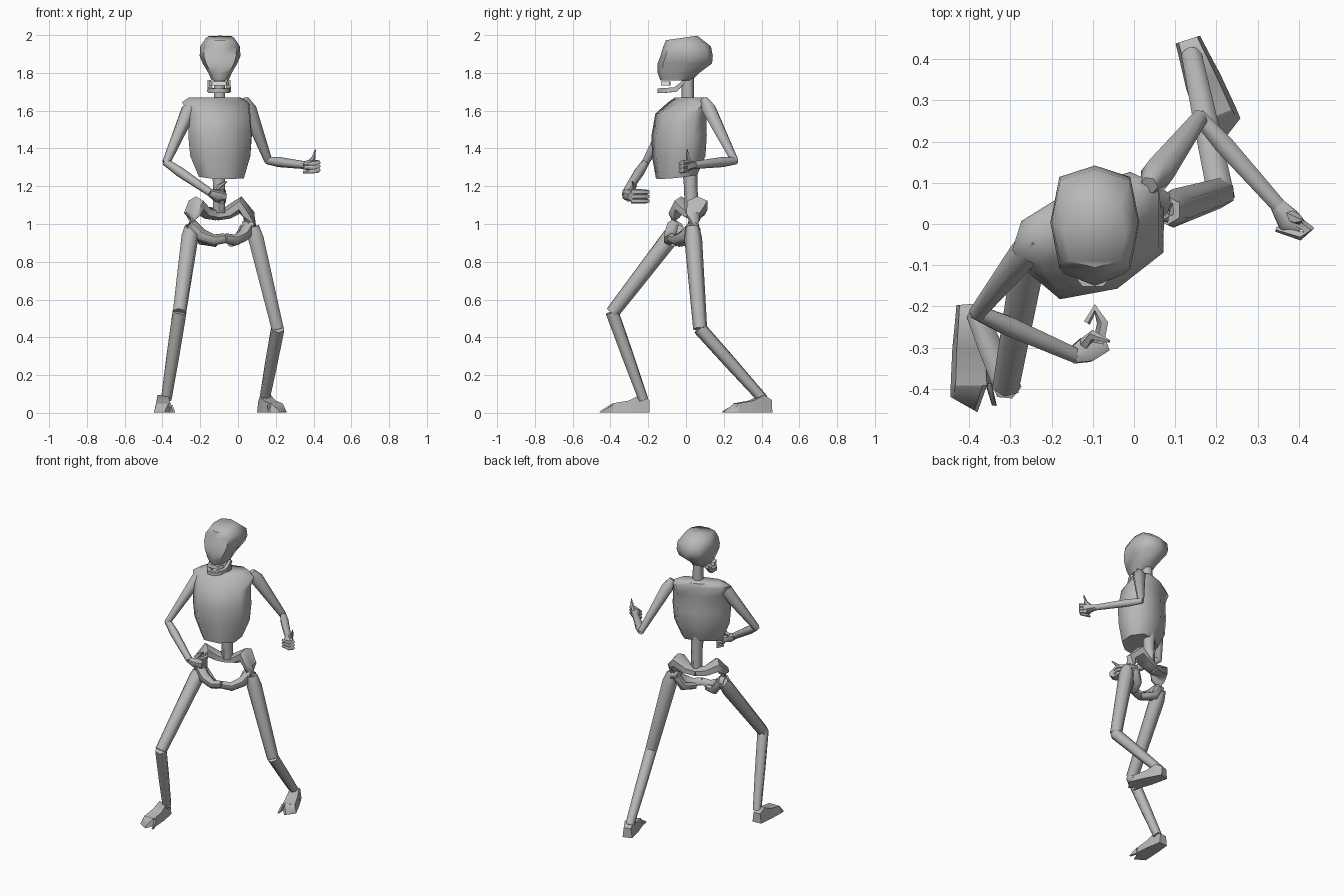
import bpy, bmesh, math
from mathutils import Vector

if "Cube" in bpy.data.objects:
    bpy.data.objects.remove(bpy.data.objects["Cube"])


def material(name, rgb):
    m = bpy.data.materials.new(name)
    m.diffuse_color = (*rgb, 1)
    m.use_nodes = True
    m.node_tree.nodes["Principled BSDF"].inputs["Base Color"].default_value = m.diffuse_color
    return m


BONE = material("bone_grey", (0.48, 0.48, 0.48))
TEETH = material("tooth_white", (0.95, 0.95, 0.95))


def loft(name, rings, mat=BONE, angle=60):
    """Skin a list of equal rings of points and cap both ends."""
    bm = bmesh.new()
    vs = [[bm.verts.new(p) for p in r] for r in rings]
    n = len(vs[0])
    for a, b in zip(vs, vs[1:]):
        for i in range(n):
            j = (i + 1) % n
            bm.faces.new((a[i], a[j], b[j], b[i]))
    bm.faces.new(vs[0])
    bm.faces.new(vs[-1])
    bmesh.ops.recalc_face_normals(bm, faces=bm.faces)
    me = bpy.data.meshes.new(name)
    bm.to_mesh(me)
    bm.free()
    me.materials.append(mat)
    ob = bpy.data.objects.new(name, me)
    bpy.context.collection.objects.link(ob)
    bpy.ops.object.select_all(action='DESELECT')
    ob.select_set(True)
    bpy.context.view_layer.objects.active = ob
    bpy.ops.object.shade_smooth_by_angle(angle=math.radians(angle))
    return ob


def tube(name, pts, radii, n=6, flat=1.0, up=(0, 0, 1), mat=BONE):
    """Tapered bone along a path; flat squeezes it along the up side."""
    pts = [Vector(p) for p in pts]
    rings = []
    for i, p in enumerate(pts):
        t = (pts[min(i + 1, len(pts) - 1)] - pts[max(i - 1, 0)]).normalized()
        u = Vector(up)
        if abs(t.dot(u)) > 0.95:
            u = Vector((0, 1, 0))
        s = t.cross(u).normalized()
        w = s.cross(t)
        rings.append([p + radii[i] * (s * math.cos(a) + w * flat * math.sin(a))
                      for a in (2 * math.pi * (k + 0.5) / n for k in range(n))])
    return loft(name, rings, mat)


def body_rings(profile, centre, u, v, power=1.0, n=8, tilt=0.0):
    """Horizontal rings from (z, half width, front, back) in a turned frame."""
    c, u, v = Vector(centre), Vector(u), Vector(v)
    out = []
    for z, w, f, b in profile:
        ring = []
        for k in range(n):
            a = 2 * math.pi * k / n
            ca, sa = [math.copysign(abs(q) ** power, q) if abs(q) > 1e-6 else 0
                      for q in (math.cos(a), math.sin(a))]
            p = c + u * w * ca + v * ((f + b) / 2 + (b - f) / 2 * sa)
            p.z = z + tilt * sa * (z < 1.3 or z > 1.96)
            ring.append(p)
        out.append(ring)
    return out


# Skull
skull = [(1.76, .045, -.135, .03), (1.80, .062, -.15, .07), (1.85, .092, -.15, .138),
         (1.89, .108, -.135, .142), (1.94, .105, -.12, .132), (1.985, .075, -.106, .06)]
loft("skull", body_rings(skull, (-.095, 0, 0), (1, 0, 0), (0, 1, 0), .65, tilt=.012))

# Jaw and upper teeth
jaw = [(-.052, -.01, 1.755), (-.05, -.055, 1.712), (-.042, -.11, 1.707), (-.02, -.14, 1.705)]
jaw += [(-x, y, z) for x, y, z in reversed(jaw)]
tube("jaw", [(x - .1, y, z) for x, y, z in jaw],
     [.012, .018, .018, .018, .018, .018, .018, .012], 4)
tooth_row = [(-.042, -.085, 1.744), (-.032, -.122, 1.744), (.032, -.122, 1.744), (.042, -.085, 1.744)]
tube("upper_teeth", [(x - .1, y, z) for x, y, z in tooth_row], [.016] * 4, 4, mat=TEETH)

# Neck and lower spine
tube("neck", [(-.098, .01, 1.62), (-.098, .01, 1.80)], [.034, .032])
tube("lower_spine", [(-.105, .02, 1.32), (-.1, .025, 1.2), (-.1, .03, 1.06)], [.042, .036, .036])

# Rib cage, turned toward one side
ribs = [(1.25, .13, -.13, .075), (1.36, .175, -.145, .115), (1.47, .185, -.145, .12),
        (1.585, .18, -.12, .115), (1.645, .195, -.03, .12), (1.67, .15, 0, .11)]
loft("rib_cage", body_rings(ribs, (-.1, -.025, 0), (.91, .41, 0), (-.41, .91, 0), .85, tilt=.012))

# Pelvis: a ring of hip wing, hip socket and pubic bar on each side
U, V = Vector((.94, .33, 0)), Vector((-.33, .94, 0))
for side, s in (("right", -1), ("left", 1)):
    def P(a, b, z):
        return Vector((-.1, .01, z)) + U * a * s + V * b
    tube(side + "_hip_wing",
         [P(0, .035, 1.05), P(.06, .03, 1.06), P(.125, .01, 1.10), P(.16, -.02, 1.05),
          P(.165, -.03, .985)],
         [.042, .045, .062, .046, .036], flat=.75)
    tube(side + "_pubic_bar",
         [P(.165, -.02, .995), P(.12, -.055, .94), P(.06, -.085, .915), P(0, -.095, .925)],
         [.036, .036, .03, .026])
    tube(side + "_seat_bar",
         [P(.14, -.005, .98), P(.10, -.01, .915), P(.04, -.07, .90)], [.028, .028, .022])


# Legs: hip, knee, ankle
legs = {"right": ((-.25, -.055, .965), (-.31, -.39, .53), (-.38, -.225, .07)),
        "left": ((.085, .035, .965), (.21, .075, .445), (.14, .41, .07))}
for side, (hip, knee, ankle) in legs.items():
    h, k, a = map(Vector, (hip, knee, ankle))
    tube(side + "_thigh", [h - (k - h) * .04, h.lerp(k, .08), k], [.036, .047, .037])
    tube(side + "_shin", [k + (k - a) * .01, k.lerp(a, .5), a], [.037, .034, .028])
    inner = Vector((-.1, 0, .985)) + U * .13 * (1 if side == "left" else -1)
    tube(side + "_hip_joint", [inner, h + Vector((0, 0, .015))], [.03, .036])


def foot(side, heel, heading, m):
    """Flat foot with a cleft between two toes; m mirrors it."""
    d = Vector((heading[0], heading[1], 0)).normalized()
    w = Vector((-d.y, d.x, 0)) * m

    def section(a, fa, b, fb, h):
        p, q = [Vector((heel[0], heel[1], .003)) + w * x + d * f for x, f in ((a, fa), (b, fb))]
        up = Vector((0, 0, h))
        return [p, q, q.lerp(p, .12) + up, p.lerp(q, .12) + up]
    loft(side + "_foot", [section(-.036, .005, .026, 0, .065), section(-.04, .05, .034, .05, .092),
                          section(-.046, .11, .044, .11, .062), section(-.05, .2, .05, .2, .047)])
    loft(side + "_outer_toe", [section(-.05, .2, .038, .2, .046), section(-.05, .228, .015, .265, .008)])
    loft(side + "_inner_toe", [section(.034, .195, .05, .195, .04), section(.05, .248, .062, .25, .006)])


foot("right", (-.395, -.192), (0, -1), 1)
foot("left", (.125, .448), (.38, -.92), -1)

# Arms: shoulder, elbow, wrist
arms = {"right": ((-.245, -.045, 1.635), (-.38, -.215, 1.325), (-.145, -.318, 1.165)),
        "left": ((.045, .105, 1.64), (.16, .258, 1.335), (.35, .045, 1.312))}
for side, pts in arms.items():
    s, e, w = map(Vector, pts)
    tube(side + "_upper_arm", [s + (s - e) * .07, s.lerp(e, .1), e], [.022, .042, .022])
    tube(side + "_forearm", [e + (e - w) * .03, e.lerp(w, .3), w], [.02, .027, .021])

# Hands: palm, three curled fingers and a thumb
tube("right_palm", [(-.15, -.32, 1.165), (-.115, -.305, 1.15), (-.07, -.285, 1.145)],
     [.022, .036, .028], flat=.9)
tube("left_palm", [(.345, .05, 1.312), (.375, .01, 1.31), (.40, -.01, 1.30)],
     [.02, .034, .026], flat=.9)
for i in range(3):
    z = 1.17 - .024 * i
    tube(f"right_finger_{i + 1}",
         [(-.085, -.29, z), (-.075, -.24, z), (-.095, -.205, z), (-.115, -.24, z)],
         [.015, .015, .013, .009], 5)
    z = 1.325 - .02 * i
    tube(f"left_finger_{i + 1}",
         [(.39, .01, z), (.425, -.015, z), (.405, -.028, z - .005), (.345, -.012, z - .01)],
         [.014, .014, .012, .007], 5)
tube("right_thumb", [(-.12, -.29, 1.175), (-.10, -.27, 1.20), (-.06, -.285, 1.225)], [.015, .013, .004], 5)
tube("left_thumb", [(.375, .02, 1.32), (.40, .01, 1.35), (.41, .005, 1.395)], [.016, .012, .004], 5)
